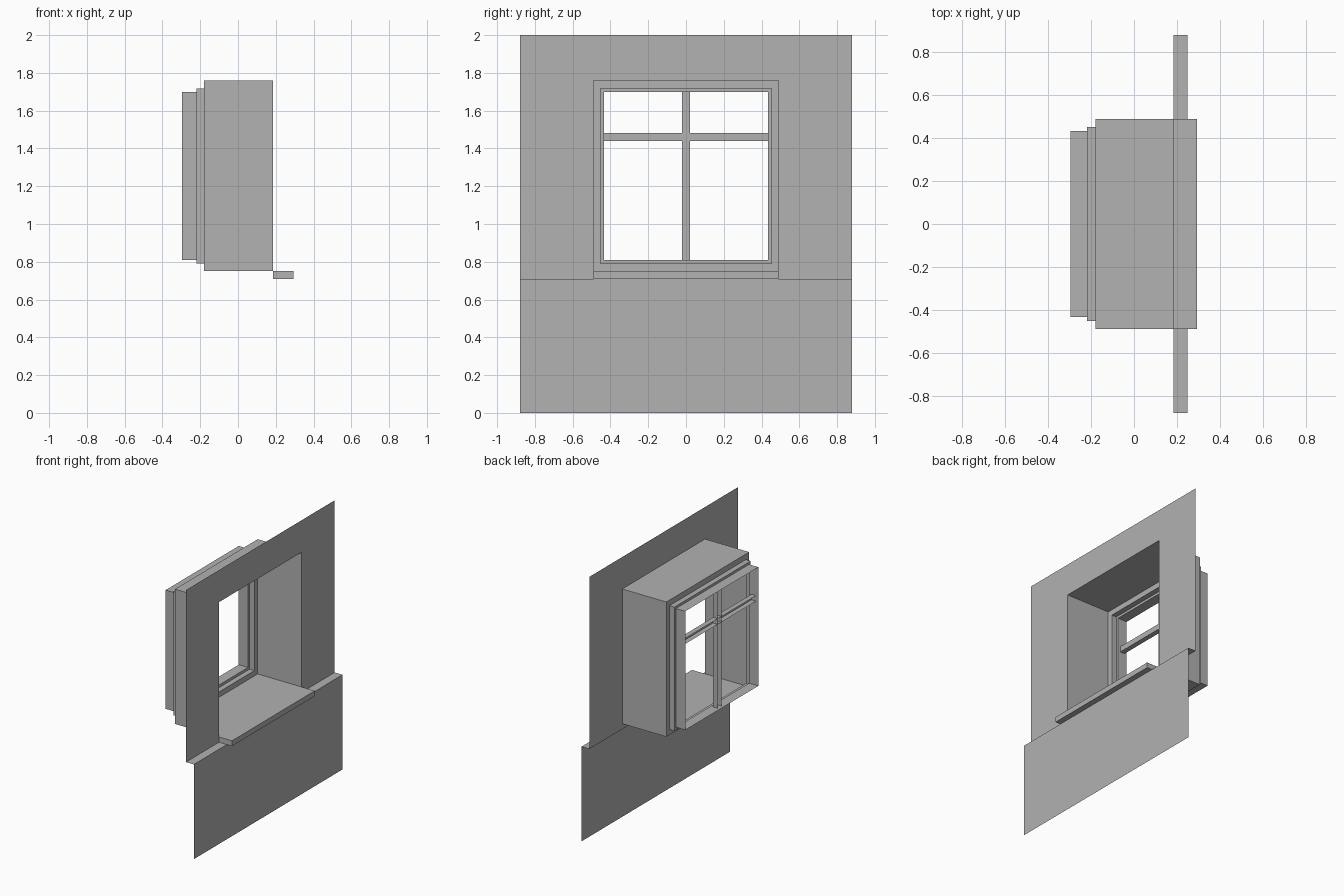
import bpy
import bmesh

cube = bpy.data.objects.get("Cube")
if cube:
    bpy.data.objects.remove(cube, do_unlink=True)

grey = bpy.data.materials.new("plain grey")
grey.use_nodes = True
colour = (0.445, 0.445, 0.445, 1)
grey.diffuse_color = colour
grey.node_tree.nodes["Principled BSDF"].inputs["Base Color"].default_value = colour

WALL_X, LOWER_X, SILL_X = 0.185, 0.25, 0.293
WALL_W, OPEN_W = 0.88, 0.49
LEDGE_Z, SILL_Z, TOP_Z = 0.71, 0.75, 2.0


def finish(name, bm):
    mesh = bpy.data.meshes.new(name)
    bm.to_mesh(mesh)
    bm.free()
    mesh.materials.append(grey)
    obj = bpy.data.objects.new(name, mesh)
    bpy.context.collection.objects.link(obj)
    return obj


def nested_frames(name, frames):
    """Bridge a run of rectangles given as (x, half width, bottom, top)."""
    bm = bmesh.new()
    loops = [[bm.verts.new((x, y, z)) for y, z in
              ((-w, lo), (w, lo), (w, hi), (-w, hi))] for x, w, lo, hi in frames]
    for a, b in zip(loops, loops[1:]):
        for i in range(4):
            j = (i + 1) % 4
            bm.faces.new((a[i], a[j], b[j], b[i]))
    return finish(name, bm)


def swept_sheet(name, profile, half_width):
    """Sweep an open x-z profile across y."""
    bm = bmesh.new()
    rows = [[bm.verts.new((x, y, z)) for y in (-half_width, half_width)]
            for x, z in profile]
    for a, b in zip(rows, rows[1:]):
        bm.faces.new((a[0], a[1], b[1], b[0]))
    return finish(name, bm)


def open_box(name, low, high, missing):
    """Box without the faces whose normal is along the given x direction."""
    bm = bmesh.new()
    bmesh.ops.create_cube(bm, size=1)
    bm.normal_update()
    gone = [f for f in bm.faces if f.normal.x * missing > 0.5]
    bmesh.ops.delete(bm, geom=gone, context="FACES")
    for v in bm.verts:
        for k in range(3):
            v.co[k] = low[k] if v.co[k] < 0 else high[k]
    return finish(name, bm)


# Upper wall with its opening
opening = (WALL_X, OPEN_W, SILL_Z, 1.76)
nested_frames("upper_wall", [(WALL_X, WALL_W, LEDGE_Z, TOP_Z), opening])

# Deep reveal stepping down to the window casing
step = (0.452, 0.79, 1.718)
pane = (0.433, 0.81, 1.70)
nested_frames("window_reveal", [opening, (-0.18, *opening[1:]),
                                (-0.18, *step), (-0.22, *step)])
nested_frames("window_casing", [(-0.22, *step), (-0.22, *pane), (-0.297, *pane)])

# Lower wall and the ledge on top of it
swept_sheet("lower_wall", [(LOWER_X, 0), (LOWER_X, LEDGE_Z), (WALL_X, LEDGE_Z)], WALL_W)

# Projecting sill
open_box("window_sill", (WALL_X, -OPEN_W, LEDGE_Z), (SILL_X, OPEN_W, SILL_Z), -1)

# Glazing bars, hollow on the outer side
BACK, FRONT, HALF = -0.278, -0.24, 0.022
open_box("vertical_bar", (BACK, -HALF, pane[1]), (FRONT, HALF, pane[2]), -1)
open_box("horizontal_bar", (BACK, -pane[0], 1.44), (FRONT, pane[0], 1.482), -1)
